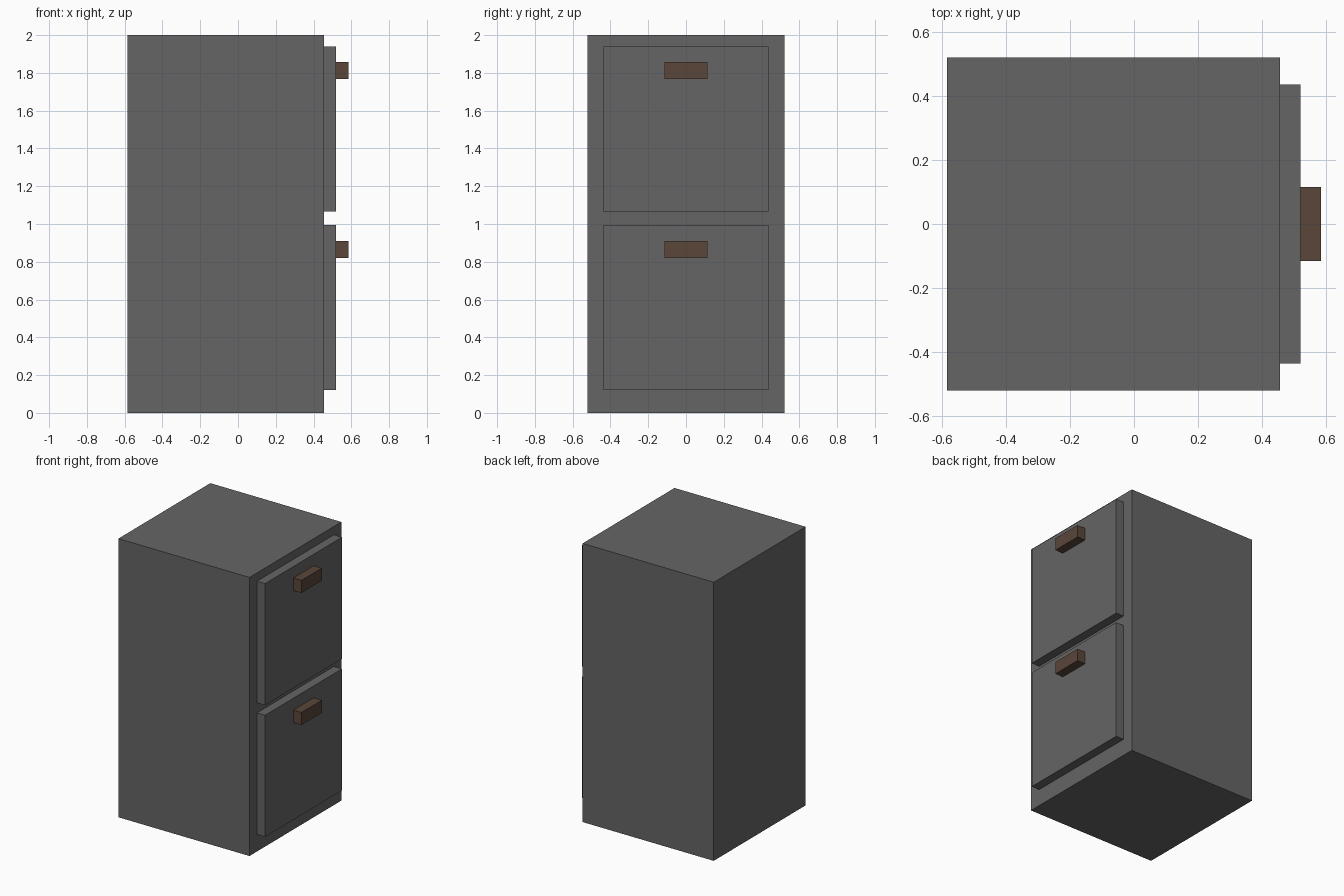
import bpy

if "Cube" in bpy.data.objects:
    bpy.data.objects.remove(bpy.data.objects["Cube"])


def material(name, rgb):
    m = bpy.data.materials.new(name)
    m.diffuse_color = (*rgb, 1.0)
    m.use_nodes = True
    m.node_tree.nodes["Principled BSDF"].inputs["Base Color"].default_value = m.diffuse_color
    return m


def box(name, x, y, z, mat):
    """Box from (min, max) ranges on each axis."""
    bpy.ops.mesh.primitive_cube_add(size=1, location=[(a + b) / 2 for a, b in (x, y, z)])
    ob = bpy.context.object
    ob.name = name
    ob.scale = [b - a for a, b in (x, y, z)]
    bpy.ops.object.transform_apply(location=False, rotation=False, scale=True)
    ob.data.materials.append(mat)
    return ob


grey = material("dark_grey_metal", (0.13, 0.13, 0.13))
brown = material("brown_handle", (0.102, 0.061, 0.042))

# Cabinet body
box("cabinet_body", (-0.585, 0.456), (-0.521, 0.521), (0, 2), grey)

# Two drawer fronts, each with a handle
for label, z0, handle_z in (("lower", 0.122, 0.82), ("upper", 1.067, 1.768)):
    box(label + "_drawer_front", (0.456, 0.52), (-0.436, 0.436), (z0, z0 + 0.873), grey)
    box(label + "_drawer_handle", (0.52, 0.585), (-0.115, 0.115),
        (handle_z, handle_z + 0.09), brown)
